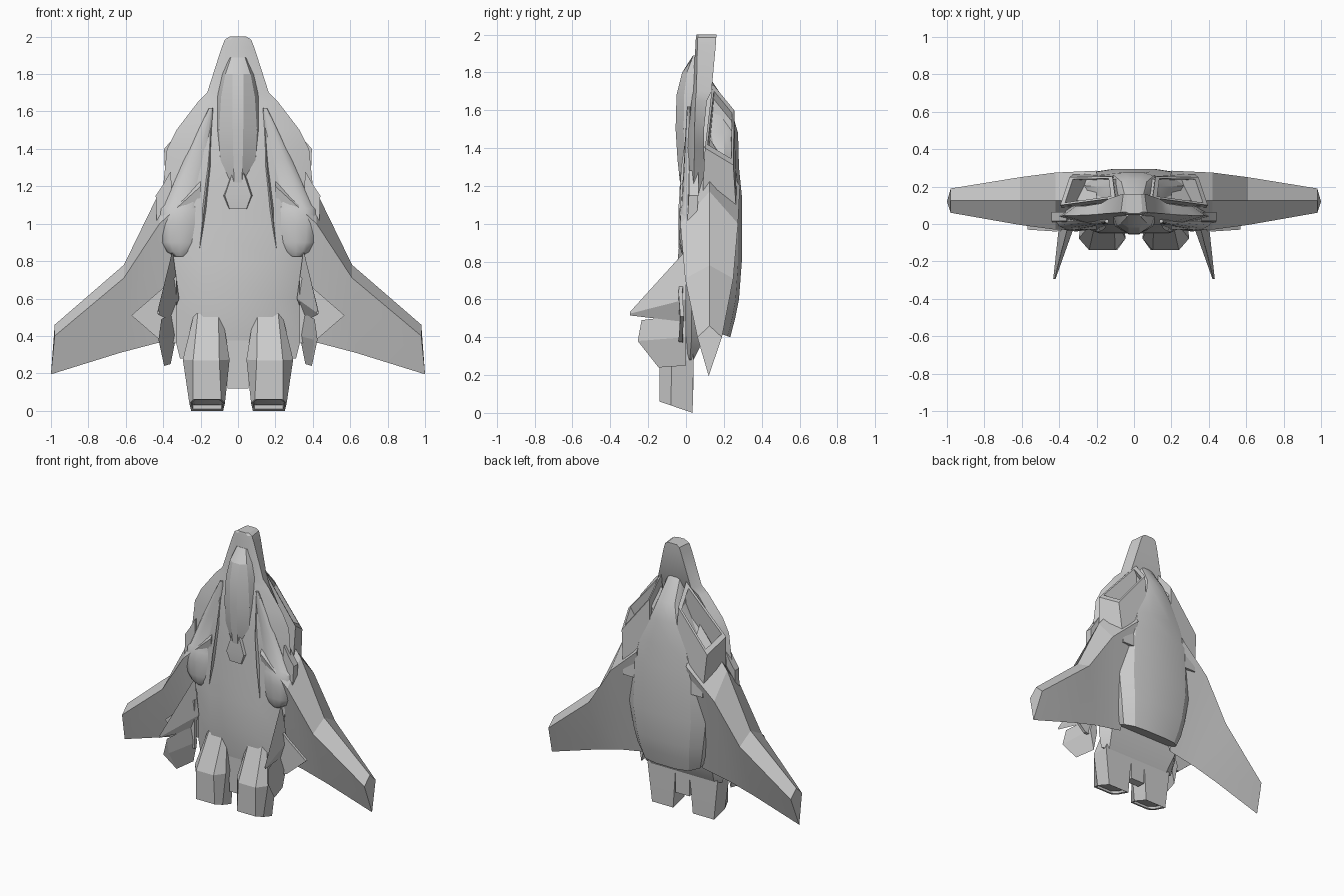
import bpy, bmesh, math
from mathutils import Vector

cube = bpy.data.objects.get("Cube")
if cube:
    bpy.data.objects.remove(cube, do_unlink=True)


def loft(name, rings, angle=25, mirror=False):
    """Skin a list of equal-length rings, cap both ends, optionally mirror over x."""
    bm = bmesh.new()
    loops = [[bm.verts.new(p) for p in ring] for ring in rings]
    n = len(loops[0])
    for a, b in zip(loops, loops[1:]):
        for i in range(n):
            j = (i + 1) % n
            bm.faces.new((a[i], a[j], b[j], b[i]))
    bm.faces.new(loops[0])
    bm.faces.new(loops[-1])
    bmesh.ops.recalc_face_normals(bm, faces=bm.faces)
    mesh = bpy.data.meshes.new(name)
    bm.to_mesh(mesh)
    bm.free()
    obj = bpy.data.objects.new(name, mesh)
    bpy.context.collection.objects.link(obj)
    if mirror:
        obj.modifiers.new("Mirror", 'MIRROR')
    bpy.ops.object.select_all(action='DESELECT')
    obj.select_set(True)
    bpy.context.view_layer.objects.active = obj
    bpy.ops.object.shade_smooth_by_angle(angle=math.radians(angle))


def sym(half, z):
    """Close a right-hand half profile of (x, y) into a full ring at height z."""
    return [(x, y, z) for x, y in half] + [(-x, y, z) for x, y in reversed(half)]


def plate(name, points, thickness):
    """Thin mirrored panel from an outline, thickened along a vector."""
    t = Vector(thickness) / 2
    loft(name, [[Vector(p) - t for p in points],
                [Vector(p) + t for p in points]], 10, True)


# Nose and upper fuselage: height, half width, top y, edge y, underside y
deck = [
    (2.0, .045, .055, .065, .16), (1.985, .07, .052, .062, .16),
    (1.94, .088, .05, .06, .157), (1.7, .165, .035, .055, .135),
    (1.65, .215, .03, .05, .11), (1.5, .33, .005, .045, .095),
    (1.4, .38, -.005, .045, .095), (1.2, .40, -.015, .04, .1),
    (1.0, .40, -.025, .03, .14), (.8, .36, -.045, .03, .14),
    (.6, .34, -.05, .03, .14), (.4, .34, -.025, .03, .1), (.28, .31, .0, .02, .04),
]
loft("upper_fuselage", [sym([(w * .55, t), (w, e), (w * .82, u)], z)
                        for z, w, t, e, u in deck])

# Rounded underside body: height, half width, outer y, ending on a raked rear face
belly = [(1.75, .06, .14), (1.6, .09, .24), (1.48, .14, .275), (1.3, .25, .28),
         (1.15, .29, .295), (.8, .31, .295), (.6, .28, .28), (.5, .26, .26)]
rings = [sym([(w, .06), (w, .06 + (b - .06) * .65),
              (w * .75, .06 + (b - .06) * .92), (w * .35, b)], z) for z, w, b in belly]
rings.append([(x * .9, y * .9, .4 + (.235 - y * .9) * .35) for x, y, z in rings[-1]])
loft("belly", rings, 30)

# Canopy: height, ridge half width, base half width, ridge y
canopy = [(1.89, .03, .05, .045), (1.8, .03, .09, -.02), (1.68, .03, .12, -.05),
          (1.5, .028, .135, -.055), (1.34, .025, .125, -.045), (1.2, .02, .05, -.03)]
loft("canopy", [sym([(r, y), (b * .75, y * .5 + .015), (b, .06)], z)
                for z, r, b, y in canopy], 20)
loft("spine_fairing", [sym([(w, y), (w * 1.4, .03)], z) for z, w, y in
                       [(1.27, .03, -.03), (1.15, .07, -.035), (1.08, .045, -.03)]])

# Wings: station x, leading edge, bevel line, trailing edge, top y, bottom y
wing = [(.2, 1.45, 1.2, .4, -.03, .285), (.42, 1.17, 1.0, .36, -.03, .275),
        (.61, .78, .71, .31, -.005, .25), (.98, .46, .4, .195, .06, .19)]
loft("wing", [[(x, .125, le), (x, top, bev), (x + .02, .12, te), (x, bot, bev)]
              for x, le, bev, te, top, bot in wing], 15, True)

# Raked hollow air intakes with a thick lip
lip = [Vector(p) for p in ((.1, .14, 1.74), (.115, .255, 1.6),
                           (.345, .25, 1.31), (.395, .1, 1.4))]
mid = sum(lip, Vector()) / 4
inner = [p.lerp(mid, .17) for p in lip]
shift = Vector((-.07, -.005, -.12))
rear = [(.08, .08, 1.0), (.1, .275, 1.0), (.32, .27, 1.0), (.38, .08, 1.0)]
loft("air_intake", [[p + shift for p in inner], inner, lip, rear], 15, True)

# Shoulder humps swelling from a point into rounded pods: height, centre x, radii
pod = [(1.62, .145, .01, .01), (1.35, .215, .07, .025), (1.1, .295, .1, .04),
       (1.08, .305, .11, .05), (1.0, .31, .115, .055), (.9, .31, .105, .05),
       (.85, .31, .07, .04), (.825, .31, .03, .025)]
loft("shoulder_pod", [[(cx + rx * math.cos(a), .015 + ry * math.sin(a), z)
                       for a in [math.tau * i / 12 for i in range(12)]]
                      for z, cx, rx, ry in pod], 35, True)
plate("side_block", [(.36, .04, 1.28), (.4, .04, 1.21), (.44, .04, 1.15),
                     (.435, .03, .98), (.34, .03, .96)], (0, .05, 0))

# Narrow ridges beside the canopy
ridge = [(.14, .005, .02, 1.62), (.155, .02, -.025, 1.3),
         (.18, .03, -.04, 1.08), (.205, .01, -.04, .87)]
loft("shoulder_ridge", [[(x - w, .02, z), (x, y, z), (x + w, .02, z)]
                        for x, w, y, z in ridge], 15, True)


# Engine nozzles with a shallow stepped exhaust
def nozzle_ring(cx, outer, face, back, front, z_back, z_front):
    edge = front + (back - front) * .35
    z_edge = z_front + (z_back - z_front) * .35
    return [(cx - face, front, z_front), (cx + face, front, z_front),
            (cx + outer, edge, z_edge), (cx + outer * .9, back, z_back),
            (cx - outer * .9, back, z_back), (cx - outer, edge, z_edge)]


loft("nozzle", [nozzle_ring(*r) for r in [
    (.16, .075, .055, .04, -.03, .52, .52), (.17, .125, .07, .04, -.14, .28, .27),
    (.165, .095, .075, .035, -.14, .0, .06), (.165, .085, .065, .02, -.125, .01, .058),
    (.165, .085, .065, .02, -.125, .03, .075), (.165, .07, .05, .0, -.105, .03, .065)]],
     15, True)

# Tail boom between the nozzles
loft("tail_boom", [sym([(w, -.02), (w, .04)], z)
                   for w, z in [(.12, .42), (.06, .3), (.055, .12)]])

# Canted tail fins, a forward and a rear blade on each side
loft("forward_fin", [[(.35, .0, .86), (.40, .0, .6), (.36, .0, .48), (.315, .0, .6)],
                     [(.425, -.295, .535), (.432, -.295, .525),
                      (.428, -.295, .515), (.42, -.295, .525)]], 10, True)
loft("rear_fin", [[(.35, .0, .52), (.39, .0, .4), (.36, .0, .25), (.33, .0, .4)],
                  [(.41, -.235, .49), (.425, -.255, .38),
                   (.395, -.145, .24), (.405, -.22, .38)]], 10, True)

# Small triangular stabilisers
plate("stabiliser", [(.33, -.02, .72), (.42, -.03, .64), (.57, -.02, .51),
                     (.42, -.03, .38), (.33, -.02, .36)], (0, .02, 0))
